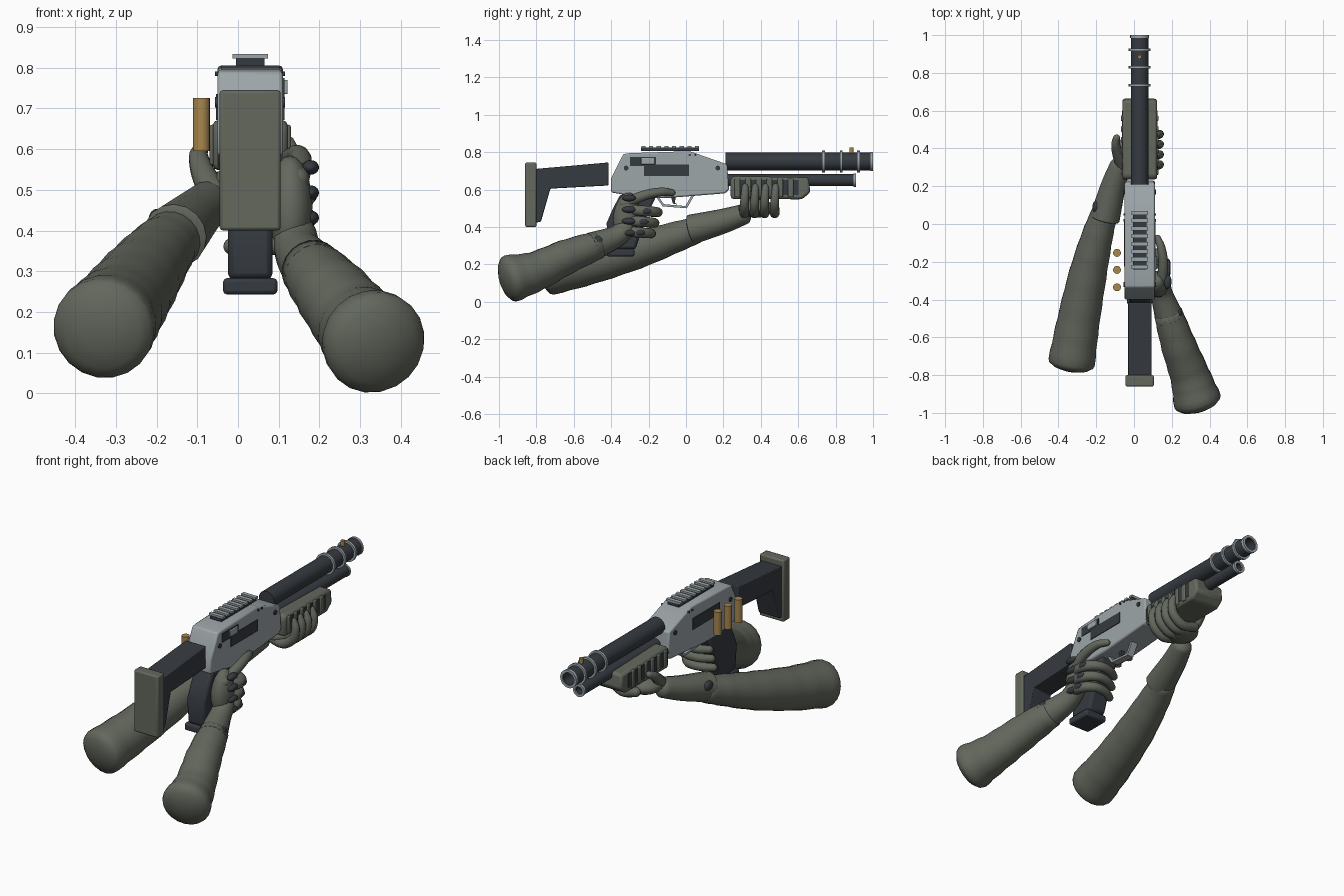
import bpy, bmesh, math
from mathutils import Vector

CX = 0.03  # centre plane of the gun


def material(name, rgb):
    m = bpy.data.materials.new(name)
    m.diffuse_color = (*rgb, 1)
    return m


OLIVE = material("olive", (0.125, 0.138, 0.11))
DARK = material("dark steel", (0.036, 0.043, 0.052))
LIGHT = material("light steel", (0.34, 0.38, 0.395))
BRASS = material("brass", (0.39, 0.24, 0.075))


def finish(name, bm, mat, bevel=0.0, angle=40):
    bmesh.ops.recalc_face_normals(bm, faces=bm.faces)
    me = bpy.data.meshes.new(name)
    bm.to_mesh(me)
    bm.free()
    me.materials.append(mat)
    ob = bpy.data.objects.new(name, me)
    bpy.context.collection.objects.link(ob)
    if bevel:
        b = ob.modifiers.new("bevel", "BEVEL")
        b.width, b.segments, b.limit_method = bevel, 2, "ANGLE"
    bpy.ops.object.select_all(action="DESELECT")
    ob.select_set(True)
    bpy.context.view_layer.objects.active = ob
    bpy.ops.object.shade_smooth_by_angle(angle=math.radians(angle))
    return ob


def rings_mesh(name, rings, mat, angle=40, closed=False, bevel=0.0):
    """Skin a row of rings; either cap the ends or join last to first."""
    bm = bmesh.new()
    vs = [[bm.verts.new(p) for p in r] for r in rings]
    n = len(vs[0])
    for a, b in zip(vs, vs[1:] + ([vs[0]] if closed else [])):
        for i in range(n):
            bm.faces.new((a[i], a[(i + 1) % n], b[(i + 1) % n], b[i]))
    if not closed:
        bm.faces.new(vs[0])
        bm.faces.new(vs[-1])
    return finish(name, bm, mat, bevel, angle)


def prism(name, pts, x0, x1, mat, bevel=0.0):
    """Side profile (y, z) pulled across x."""
    return rings_mesh(name, [[(x, y, z) for y, z in pts] for x in (x0, x1)], mat, 30, bevel=bevel)


def box(name, x0, x1, y0, y1, z0, z1, mat, bevel=0.0):
    return prism(name, [(y0, z0), (y1, z0), (y1, z1), (y0, z1)], x0, x1, mat, bevel)


def lathe(name, centre, axis, prof, mat, n=24, closed=False):
    """Profile (distance along axis, radius) turned about the x, y or z axis."""
    d = Vector([float(axis == a) for a in "xyz"])
    u = d.orthogonal().normalized()
    v = d.cross(u)
    c = Vector(centre)
    ang = [2 * math.pi * i / n for i in range(n)]
    return rings_mesh(name, [[c + d * t + (u * math.cos(a) + v * math.sin(a)) * r for a in ang]
                             for t, r in prof], mat, 40, closed)


def limb(name, pts, mat, dome=(1, 1), n=16, wrinkle=0.0, steps=5):
    """Smooth tube through (x, y, z, radius) points with domed ends."""
    P = [Vector(p) for p in pts]
    P = [2 * P[0] - P[1]] + P + [2 * P[-1] - P[-2]]
    path = []
    for a, b, c, d in zip(P, P[1:], P[2:], P[3:]):
        for s in range(steps):
            t = s / steps
            path.append(0.5 * (2 * b + (c - a) * t + (2 * a - 5 * b + 4 * c - d) * t * t
                               + (3 * b - a - 3 * c + d) * t ** 3))
    path.append(P[-2])
    cen, rad = [p.xyz for p in path], [p.w for p in path]
    dirs = [(cen[min(i + 1, len(cen) - 1)] - cen[max(i - 1, 0)]).normalized()
            for i in range(len(cen))]
    st = []
    for k in (0.12, 0.4, 0.75, 0.95):  # start dome
        st.append((cen[0] - dirs[0] * rad[0] * dome[0] * math.sqrt(1 - k * k), rad[0] * k, dirs[0]))
    st += [(c, r * (1 + wrinkle * math.sin(i * 2.1)), d)
           for i, (c, r, d) in enumerate(zip(cen, rad, dirs))]
    for k in (0.95, 0.75, 0.4, 0.12):  # end dome
        st.append((cen[-1] + dirs[-1] * rad[-1] * dome[1] * math.sqrt(1 - k * k), rad[-1] * k, dirs[-1]))
    rings, u = [], st[0][2].orthogonal()
    for c, r, d in st:
        u = (u - d * u.dot(d)).normalized()
        v = d.cross(u)
        rings.append([c + (u * math.cos(2 * math.pi * i / n) + v * math.sin(2 * math.pi * i / n)) * r
                      for i in range(n)])
    return rings_mesh(name, rings, mat, 60)


def blob(name, centre, size, mat, tilt=0.0):
    bm = bmesh.new()
    bmesh.ops.create_uvsphere(bm, u_segments=16, v_segments=10, radius=1)
    ob = finish(name, bm, mat, 0, 80)
    ob.location, ob.scale, ob.rotation_euler = centre, size, (tilt, 0, 0)
    return ob


# Receiver with ports and pins
prism("receiver", [(-0.40, 0.585), (-0.40, 0.66), (-0.335, 0.79), (-0.30, 0.795), (0.02, 0.805),
                   (0.22, 0.735), (0.23, 0.60), (0.21, 0.58), (-0.10, 0.555), (-0.22, 0.553)],
      -0.05, 0.11, LIGHT, 0.008)
for s, nm in ((1, "right"), (-1, "left")):
    side = CX + s * 0.081
    box(nm + "_port", side - 0.003, side + 0.003, -0.225, 0.015, 0.672, 0.735, DARK)
    for y, z, r in ((-0.32, 0.715, 0.013), (0.17, 0.715, 0.013), (0.02, 0.785, 0.006), (0.05, 0.785, 0.006)):
        lathe(nm + "_pin", (side, y, z), "x", [(-0.005, r), (0.005, r)], DARK, 12)
box("bolt_slot", 0.108, 0.114, -0.30, -0.16, 0.725, 0.775, DARK)
box("bolt_handle", 0.10, 0.122, -0.24, -0.17, 0.735, 0.77, LIGHT, 0.003)

# Top rail
box("rail_base", -0.005, 0.065, -0.24, 0.07, 0.806, 0.824, DARK)
for i in range(8):
    y = -0.228 + i * 0.041
    box("rail_tooth", -0.014, 0.074, y - 0.011, y + 0.011, 0.822, 0.834, LIGHT)

# Barrel, magazine tube and clamps
lathe("barrel", (CX, 0, 0.75), "y", [(0.21, 0.047), (0.995, 0.047), (0.995, 0.034), (0.90, 0.034)], DARK)
lathe("magazine_tube", (CX, 0, 0.65), "y", [(0.20, 0.032), (0.90, 0.032), (0.90, 0.02), (0.87, 0.02)], DARK)
lathe("tube_lip", (CX, 0.902, 0.65), "y",
      [(-0.006, 0.022), (-0.006, 0.035), (0.006, 0.035), (0.006, 0.022)], LIGHT, closed=True)
for y in (0.735, 0.83, 0.922, 0.993):
    r = 0.05 if y > 0.95 else 0.058
    lathe("barrel_ring", (CX, y, 0.75), "y",
          [(-0.007, 0.036), (-0.007, r), (0.007, r), (0.007, 0.036)], LIGHT, closed=True)
lathe("front_sight", (CX, 0.885, 0.79), "z", [(0, 0.011), (0.035, 0.011)], BRASS, 10)

# Pump handle with ribs
prism("pump", [(0.24, 0.55), (0.235, 0.65), (0.25, 0.672), (0.655, 0.665), (0.665, 0.585), (0.62, 0.548)],
      -0.062, 0.122, OLIVE, 0.015)
for i in range(6):
    y = 0.275 + i * 0.057
    box("pump_rib", -0.07, 0.13, y - 0.015, y + 0.015, 0.56, 0.66, OLIVE, 0.006)
    box("pump_groove", -0.064, 0.124, y + 0.015, y + 0.042, 0.572, 0.652, DARK)

# Stock and butt pad
prism("stock", [(-0.415, 0.622), (-0.415, 0.745), (-0.81, 0.71), (-0.81, 0.42), (-0.775, 0.43),
                (-0.725, 0.605)], -0.033, 0.093, DARK, 0.005)
box("butt_pad", -0.045, 0.105, -0.86, -0.80, 0.40, 0.745, OLIVE, 0.008)

# Pistol grip, trigger and guard
prism("grip", [(-0.35, 0.575), (-0.16, 0.56), (-0.21, 0.46), (-0.27, 0.28), (-0.41, 0.28),
               (-0.425, 0.42), (-0.39, 0.50)], -0.025, 0.085, DARK, 0.015)
box("grip_base", -0.037, 0.097, -0.425, -0.275, 0.243, 0.283, DARK, 0.01)
guard = [(-0.16, 0.56), (-0.125, 0.51), (0.005, 0.50), (0.045, 0.57)]
prism("trigger_guard", guard + [(0.03, 0.57), (-0.003, 0.512), (-0.118, 0.522), (-0.145, 0.56)],
      0.01, 0.05, LIGHT)
prism("trigger", [(-0.08, 0.56), (-0.055, 0.56), (-0.06, 0.53), (-0.045, 0.52), (-0.07, 0.525)],
      0.02, 0.04, DARK)

# Spare shells on the left side
for y in (-0.153, -0.243, -0.335):
    lathe("spare_shell", (-0.09, y, 0.595), "z", [(0, 0.021), (0.13, 0.021)], BRASS, 16)

# Right sleeve, glove and hand
limb("right_sleeve", [(0.335, -0.935, 0.125, 0.128), (0.295, -0.80, 0.165, 0.106), (0.235, -0.64, 0.24, 0.093),
                      (0.18, -0.47, 0.305, 0.076)], OLIVE, (0.45, 0.1), 20, 0.02)
limb("right_cuff", [(0.19, -0.50, 0.295, 0.078), (0.15, -0.38, 0.345, 0.06), (0.14, -0.32, 0.39, 0.053)],
     OLIVE, (0.1, 0.8))
blob("right_cuff_patch", (0.238, -0.472, 0.32), (0.018, 0.028, 0.034), DARK)
blob("right_palm", (0.128, -0.318, 0.46), (0.055, 0.07, 0.125), OLIVE, -0.15)
for i in range(4):
    z = 0.555 - i * 0.062
    blob("right_knuckle", (0.178, -0.305, z), (0.021, 0.038, 0.018), DARK)
for i in range(3):
    z = 0.485 - i * 0.057
    y = -0.135 - i * 0.018
    limb("right_finger", [(0.15, -0.32, z + 0.008, 0.028), (0.162, y - 0.08, z, 0.029), (0.115, y - 0.02, z - 0.005, 0.026),
                          (0.04, y - 0.02, z - 0.008, 0.024), (-0.015, y - 0.05, z - 0.01, 0.021)], OLIVE, n=12)
    blob("right_finger_plate", (0.18, y - 0.08, z), (0.014, 0.032, 0.017), DARK)
limb("right_index", [(0.145, -0.33, 0.525, 0.03), (0.155, -0.22, 0.57, 0.027), (0.145, -0.13, 0.588, 0.023),
                     (0.125, -0.075, 0.583, 0.018)], OLIVE, n=12)

# Left sleeve, glove and hand
limb("left_sleeve", [(-0.33, -0.73, 0.16, 0.125), (-0.295, -0.52, 0.205, 0.114), (-0.245, -0.27, 0.275, 0.101),
                     (-0.193, -0.06, 0.345, 0.083), (-0.155, 0.06, 0.385, 0.07)], OLIVE, (0.4, 0.1), 20, 0.015)
limb("left_cuff", [(-0.155, 0.03, 0.387, 0.08), (-0.11, 0.20, 0.432, 0.066), (-0.073, 0.31, 0.468, 0.055)],
     OLIVE, (0.1, 0.6))
blob("left_cuff_patch", (-0.2, 0.09, 0.425), (0.02, 0.035, 0.028), DARK)
blob("left_palm", (-0.01, 0.375, 0.50), (0.095, 0.095, 0.05), OLIVE)
for i in range(4):
    y = 0.312 + i * 0.054
    limb("left_finger", [(-0.02, y, 0.49, 0.026), (0.06, y, 0.473, 0.026), (0.122, y, 0.515, 0.025),
                         (0.136, y + 0.003, 0.575, 0.022), (0.122, y + 0.005, 0.615, 0.018)], OLIVE, n=12)
limb("left_thumb", [(-0.06, 0.31, 0.49, 0.036), (-0.085, 0.37, 0.54, 0.03), (-0.097, 0.42, 0.58, 0.024),
                    (-0.092, 0.455, 0.60, 0.019)], OLIVE, n=12)
